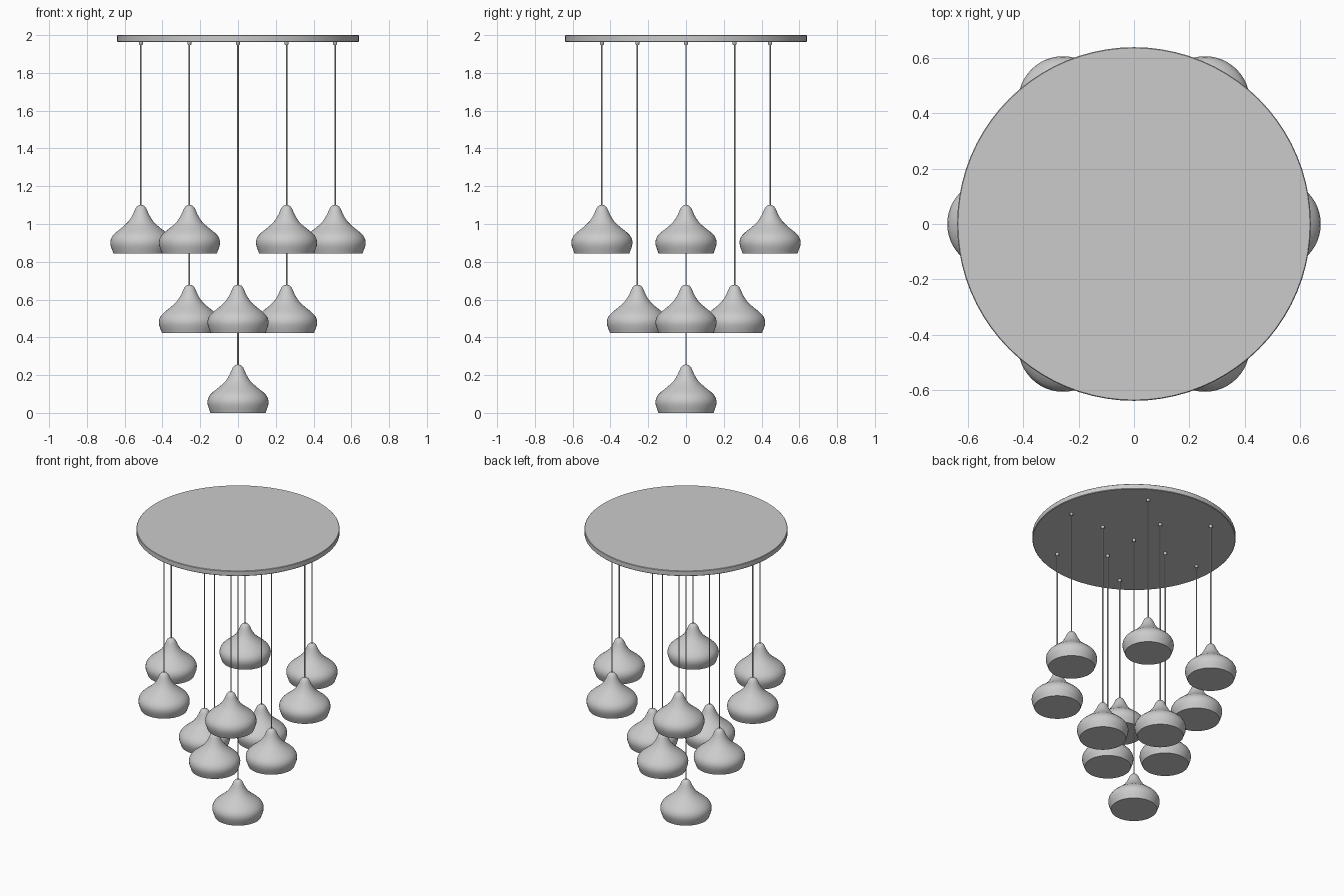
import bpy, math

cube = bpy.data.objects.get("Cube")
if cube:
    bpy.data.objects.remove(cube)

# One grey finish for the whole fixture
grey = bpy.data.materials.new("light_grey")
grey.use_nodes = True
grey.diffuse_color = (0.6, 0.6, 0.6, 1)
grey.node_tree.nodes["Principled BSDF"].inputs["Base Color"].default_value = (0.6, 0.6, 0.6, 1)

PLATE_BOTTOM = 1.964
SHADE_HEIGHT = 0.255


def lathe(name, profile, location, sides):
    """Closed surface of revolution from (radius, z) points, bottom to top."""
    verts, faces = [], []
    for r, z in profile:
        for i in range(sides):
            a = math.tau * i / sides
            verts.append((r * math.cos(a), r * math.sin(a), z))
    for k in range(len(profile) - 1):
        for i in range(sides):
            j = (i + 1) % sides
            faces.append((k * sides + i, k * sides + j,
                          (k + 1) * sides + j, (k + 1) * sides + i))
    faces.append(tuple(reversed(range(sides))))
    faces.append(tuple(range(len(verts) - sides, len(verts))))
    mesh = bpy.data.meshes.new(name)
    mesh.from_pydata(verts, [], faces)
    mesh.materials.append(grey)
    obj = bpy.data.objects.new(name, mesh)
    obj.location = location
    bpy.context.collection.objects.link(obj)
    bpy.ops.object.select_all(action='DESELECT')
    obj.select_set(True)
    bpy.context.view_layer.objects.active = obj
    bpy.ops.object.shade_smooth_by_angle(angle=math.radians(40))
    return obj


# Bell profile of the shade, from flat base to rounded tip
shade_profile = [(0.146, 0), (0.153, 0.02), (0.16, 0.04), (0.162, 0.058),
                 (0.159, 0.076), (0.149, 0.094), (0.131, 0.112), (0.108, 0.13),
                 (0.085, 0.149), (0.067, 0.167), (0.053, 0.187), (0.042, 0.207),
                 (0.034, 0.226), (0.027, 0.241), (0.018, 0.251), (0.008, SHADE_HEIGHT)]


def pendant(name, x, y, base):
    lathe(name + "_shade", shade_profile, (x, y, base), 48)
    top = base + SHADE_HEIGHT - 0.005
    lathe(name + "_cord", [(0.004, 0), (0.004, PLATE_BOTTOM - top)], (x, y, top), 10)
    lathe(name + "_cord_grip", [(0.007, -0.017), (0.011, -0.012), (0.011, 0.002)],
          (x, y, PLATE_BOTTOM), 16)


# Round ceiling plate
lathe("ceiling_plate", [(0.637, PLATE_BOTTOM), (0.64, PLATE_BOTTOM + 0.003),
                        (0.64, 1.997), (0.637, 2.0)], (0, 0, 0), 80)

# Three tiers of pendants: count, ring radius, height of the shade base
tiers = [("upper", 6, 0.514, 0.845), ("middle", 4, 0.257, 0.423), ("lower", 1, 0, 0)]
for tier, count, radius, base in tiers:
    for n in range(count):
        a = math.tau * n / count
        pendant(f"{tier}_pendant_{n + 1}", radius * math.cos(a), radius * math.sin(a), base)
